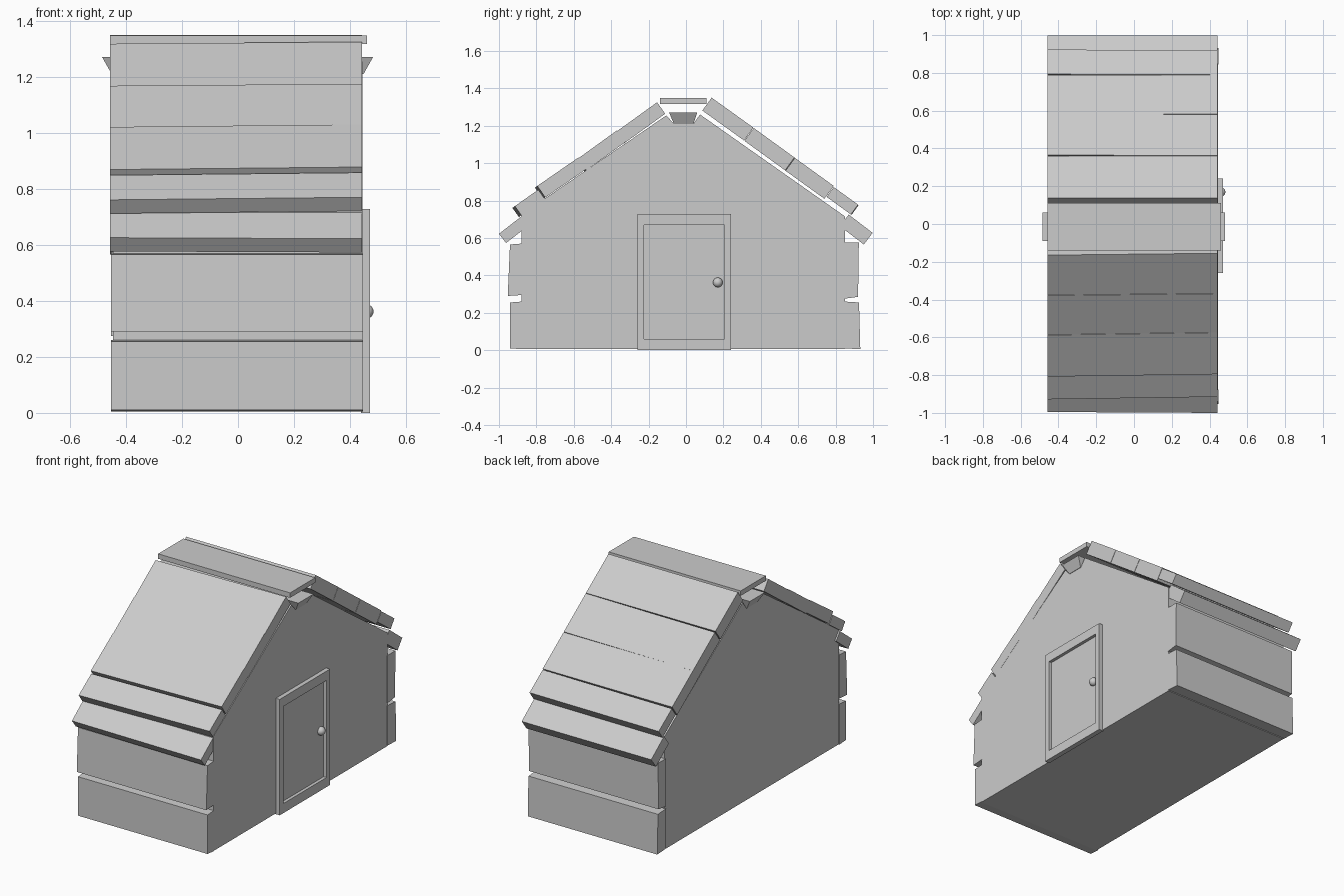
import bpy, bmesh
from mathutils import Vector


def prism(name, pts, x0, x1, shift=(0, 0)):
    """Extrude a (y, z) profile from x1 back to x0; shift skews the x0 end."""
    bm = bmesh.new()
    a = [bm.verts.new((x1, y, z)) for y, z in pts]
    b = [bm.verts.new((x0, y + shift[0], z + shift[1])) for y, z in pts]
    bm.faces.new(a)
    bm.faces.new(b[::-1])
    n = len(pts)
    for i in range(n):
        bm.faces.new((a[i], b[i], b[(i + 1) % n], a[(i + 1) % n]))
    bmesh.ops.recalc_face_normals(bm, faces=bm.faces)
    me = bpy.data.meshes.new(name)
    bm.to_mesh(me)
    bm.free()
    ob = bpy.data.objects.new(name, me)
    bpy.context.collection.objects.link(ob)
    return ob


def rect(y0, y1, z0, z1):
    return [(y0, z0), (y1, z0), (y1, z1), (y0, z1)]


def roof_plank(name, top, low, thick, slide=0.0):
    """Board whose outer face runs from top to low; slide skews it along the slope."""
    t, l = Vector(top), Vector(low)
    d = (l - t).normalized()
    n = Vector((-d.y, d.x))
    if n.y > 0:
        n = -n
    n *= thick
    s = d * slide
    prism(name, [t, l, l + n, t + n], -0.457, 0.443, (s.x, s.y))


# House body with a notch along the ridge
prism("house_body", [(-0.88, 0.005), (0.85, 0.005), (0.85, 0.715), (0.075, 1.26),
                     (0.04, 1.21), (-0.065, 1.21), (-0.105, 1.255), (-0.88, 0.725)],
      -0.447, 0.445)

# Side wall boards, slightly crooked
walls = [
    [(-0.94, 0.01), (-0.875, 0.005), (-0.875, 0.26), (-0.94, 0.255)],
    [(-0.953, 0.29), (-0.875, 0.295), (-0.875, 0.57), (-0.941, 0.565)],
    [(0.845, 0.01), (0.932, 0.005), (0.925, 0.255), (0.845, 0.26)],
    [(0.845, 0.275), (0.92, 0.285), (0.924, 0.575), (0.845, 0.575)],
]
for i, p in enumerate(walls):
    prism(f"wall_board_{i + 1}", p, -0.453, 0.447)

# Roof boards: outer top edge, outer low edge, thickness, skew
roof = [
    ((-0.155, 1.325), (-0.367, 1.172), 0.075, 0.012),
    ((-0.369, 1.175), (-0.578, 1.024), 0.077, 0.012),
    ((-0.575, 1.030), (-0.795, 0.878), 0.075, 0.016),
    ((-0.790, 0.858), (-0.915, 0.770), 0.060, 0.016),
    ((-0.880, 0.715), (-1.000, 0.622), 0.062, -0.006),
    ((0.137, 1.350), (0.360, 1.190), 0.085, 0.0),
    ((0.362, 1.188), (0.580, 1.030), 0.085, 0.004),
    ((0.582, 1.028), (0.790, 0.878), 0.085, 0.0),
    ((0.790, 0.872), (0.920, 0.778), 0.065, 0.004),
    ((0.870, 0.725), (0.998, 0.627), 0.078, 0.0),
]
for i, (t, l, th, s) in enumerate(roof):
    roof_plank(f"roof_board_{i + 1}", t, l, th, s)

# Ridge cap
prism("ridge_cap", rect(-0.14, 0.11, 1.317, 1.348), -0.457, 0.46)

# Ridge beam with bevelled ends
beam = prism("ridge_beam", [(-0.065, 1.21), (0.04, 1.21), (0.06, 1.27), (-0.09, 1.27)],
             -0.485, 0.482)
for v in beam.data.vertices:
    if v.co.z < 1.24:
        v.co.x *= 0.93

# Door frame (U-shaped with sill) and recessed panel
fx0, fx1 = 0.44, 0.472
prism("door_frame_left", rect(-0.26, -0.225, 0, 0.728), fx0, fx1)
prism("door_frame_right", rect(0.205, 0.24, 0, 0.728), fx0, fx1)
prism("door_frame_top", rect(-0.225, 0.205, 0.67, 0.728), fx0, fx1)
prism("door_frame_sill", rect(-0.225, 0.205, 0, 0.06), fx0, fx1)
prism("door_panel", rect(-0.225, 0.205, 0.06, 0.67), fx0, 0.452)

# Door knob
bpy.ops.mesh.primitive_uv_sphere_add(segments=20, ring_count=12, radius=0.026,
                                     location=(0.458, 0.17, 0.362))
bpy.context.object.name = "door_knob"
bpy.ops.object.shade_smooth()
